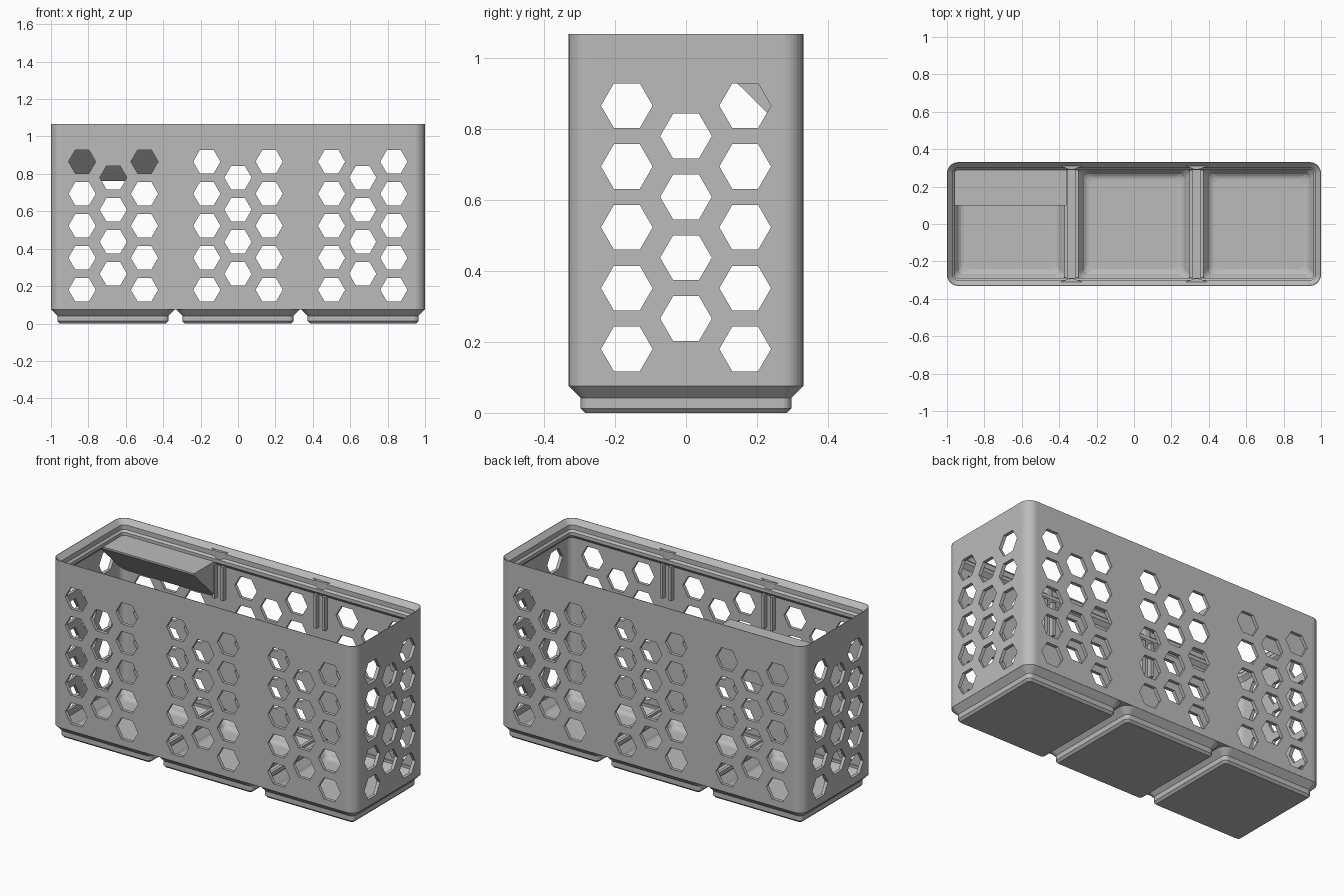
import bpy, bmesh
from math import cos, sin, pi
from mathutils import Vector

if "Cube" in bpy.data.objects:
    bpy.data.objects.remove(bpy.data.objects["Cube"], do_unlink=True)

PITCH = 0.669            # spacing of the three cells
CELLS = (-PITCH, 0, PITCH)
HX, HY, TOP = 1.0, 0.3307, 1.067

grey = bpy.data.materials.new("light_grey")
grey.use_nodes = True
colour = (0.5, 0.5, 0.5, 1)
grey.diffuse_color = colour
grey.node_tree.nodes["Principled BSDF"].inputs["Base Color"].default_value = colour


def finish(bm, name):
    bmesh.ops.recalc_face_normals(bm, faces=bm.faces)
    mesh = bpy.data.meshes.new(name)
    bm.to_mesh(mesh)
    bm.free()
    mesh.materials.append(grey)
    ob = bpy.data.objects.new(name, mesh)
    bpy.context.collection.objects.link(ob)
    return ob


def skin(bm, rings):
    """Closed solid through a list of point rings."""
    loops = [[bm.verts.new(p) for p in ring] for ring in rings]
    n = len(loops[0])
    for a, b in zip(loops, loops[1:]):
        for i in range(n):
            j = (i + 1) % n
            bm.faces.new((a[i], a[j], b[j], b[i]))
    bm.faces.new(loops[0][::-1])
    bm.faces.new(loops[-1])


def rounded_ring(cx, hx, hy, r, z, seg=8):
    pts = []
    for k, (sx, sy) in enumerate(((1, 1), (-1, 1), (-1, -1), (1, -1))):
        for i in range(seg + 1):
            a = (k + i / seg) * pi / 2
            pts.append((cx + sx * (hx - r) + r * cos(a), sy * (hy - r) + r * sin(a), z))
    return pts


def box(bm, x0, x1, y0, y1, z0, z1):
    skin(bm, [[(x0, y0, z), (x1, y0, z), (x1, y1, z), (x0, y1, z)] for z in (z0, z1)])


def boolean(ob, cutter, operation):
    cutter.hide_render = True
    mod = ob.modifiers.new("cut", 'BOOLEAN')
    mod.operation, mod.object, mod.solver = operation, cutter, 'EXACT'
    deps = bpy.context.evaluated_depsgraph_get()
    old = ob.data
    ob.data = bpy.data.meshes.new_from_object(ob.evaluated_get(deps))
    ob.modifiers.clear()
    bpy.data.meshes.remove(old)
    bpy.data.objects.remove(cutter, do_unlink=True)


def cell_solids(name, profile):
    """The same tapered square block in each of the three cells."""
    bm = bmesh.new()
    for cx in CELLS:
        skin(bm, [rounded_ring(cx, h, h, r, z) for z, h, r in profile])
    return finish(bm, name)


# Outer shell
bm = bmesh.new()
skin(bm, [rounded_ring(0, HX, HY, 0.06, z) for z in (0.0757, TOP)])
basket = finish(bm, "basket")

# Three stepped feet
boolean(basket, cell_solids("feet", [
    (0, 0.284, 0.014), (0.0127, 0.2965, 0.026), (0.0414, 0.2965, 0.026),
    (0.0757, 0.3303, 0.059), (0.09, 0.32, 0.05)]), 'UNION')

# Cavity with the stepped stacking rim: (height, inset)
rim = [(0.1, 0.02), (0.958, 0.02), (0.98, 0.041), (1.0, 0.041),
       (1.011, 0.03), (1.039, 0.03), (TOP, 0.003), (TOP + 0.02, 0.003)]
bm = bmesh.new()
skin(bm, [rounded_ring(0, HX - d, HY - d, 0.061 - d, z) for z, d in rim])
boolean(basket, finish(bm, "cavity"), 'DIFFERENCE')

# Hollow floor inside each foot
boolean(basket, cell_solids("floor_hollows", [
    (0.025, 0.24, 0.03), (0.029, 0.255, 0.03), (0.038, 0.268, 0.03),
    (0.05, 0.275, 0.03), (0.085, 0.302, 0.038), (0.13, 0.302, 0.038)]), 'DIFFERENCE')

# Honeycomb holes: five in the outer columns, four in the middle one
HOLE_R, STEP, LOW = 0.0728, 0.1713, 0.18


def hole_centres(middle):
    for col in (-1, 0, 1):
        for row in range(4 if col == 0 else 5):
            yield middle + col / 6, LOW + STEP * (row + (0.5 if col == 0 else 0))


def hexagon(u, z):
    return [(u + HOLE_R * cos(k * pi / 3), z + HOLE_R * sin(k * pi / 3)) for k in range(6)]


bm = bmesh.new()
for middle in (-2 / 3, 0, 2 / 3):
    for u, z in hole_centres(middle):
        skin(bm, [[(p, y, q) for p, q in hexagon(u, z)] for y in (-0.5, 0.5)])
boolean(basket, finish(bm, "long_side_holes"), 'DIFFERENCE')
bm = bmesh.new()
for u, z in hole_centres(0):
    skin(bm, [[(x, p, q) for p, q in hexagon(u, z)] for x in (-1.2, 1.2)])
boolean(basket, finish(bm, "short_side_holes"), 'DIFFERENCE')

# Divider slots: short wall rails, low floor ribs, and pointed rim fillers
rails, ribs, cusps = bmesh.new(), bmesh.new(), bmesh.new()
for cx in (-PITCH / 2, PITCH / 2):
    for off in (-0.028, 0.028):
        x0, x1 = cx + off - 0.009, cx + off + 0.009
        box(ribs, x0, x1, -0.315, 0.315, 0.09, 0.114)
        for s in (-1, 1):
            box(rails, x0, x1, s * 0.284, s * 0.32, 0.765, 0.965)
    for s in (-1, 1):
        outline = ((-0.065, 0.312), (0.065, 0.312), (0.012, 0.292), (-0.012, 0.292))
        skin(cusps, [[(cx + u, s * v, z) for u, v in outline] for z in (1.0, 1.048)])
finish(rails, "divider_rails")
finish(ribs, "divider_floor_ribs")
finish(cusps, "rim_fillers")

# Label shelf with a sloping underside, over the right-hand cell
bm = bmesh.new()
profile = ((0.1, 0.982), (0.1, 0.972), (0.313, 0.762), (0.313, 0.982))
skin(bm, [[(x, y, z) for y, z in profile] for x in (-0.981, -0.36)])
finish(bm, "label_shelf")
